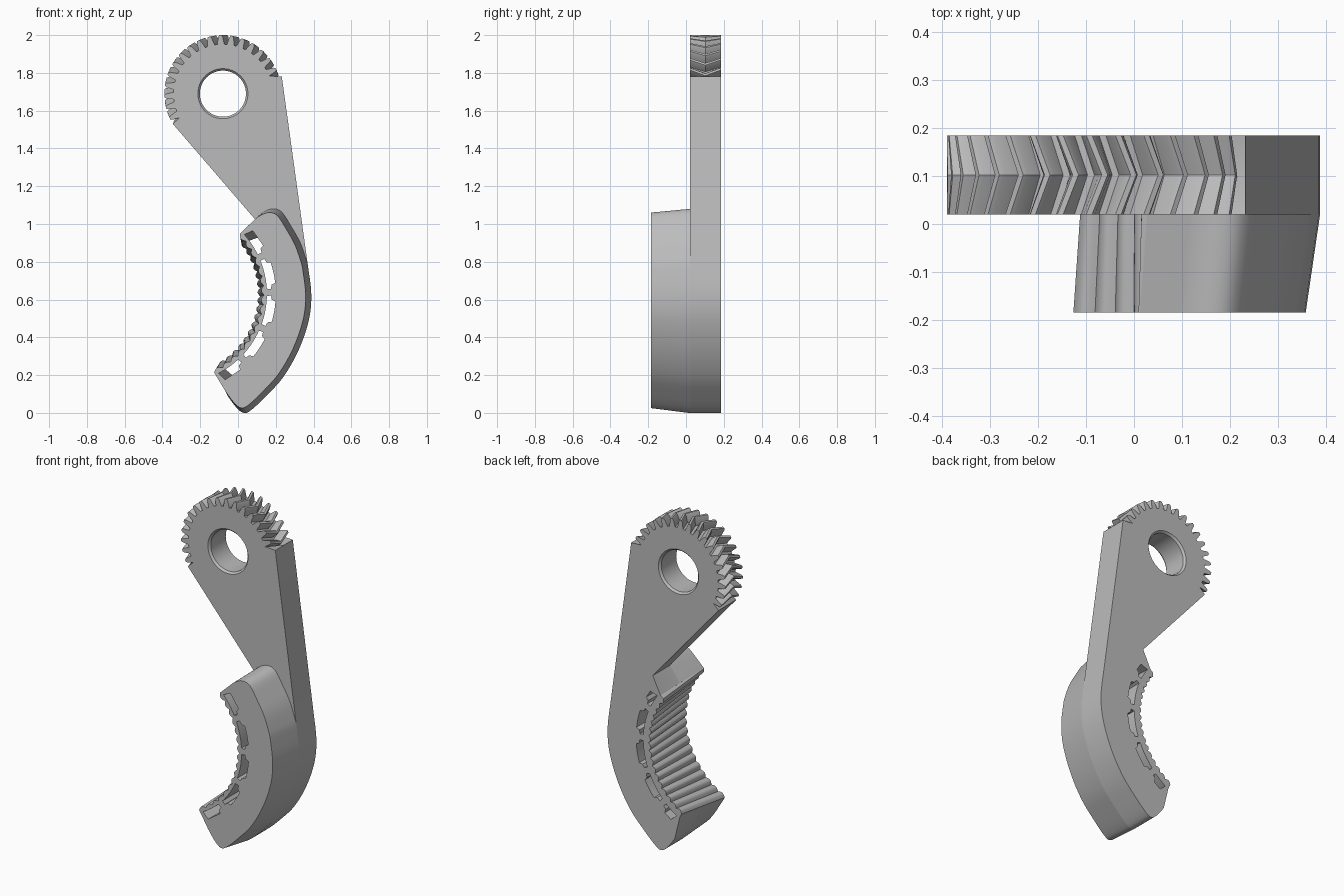
import bpy, bmesh
from math import sin, cos, pi, radians
from mathutils import Vector

cube = bpy.data.objects.get("Cube")
if cube:
    bpy.data.objects.remove(cube, do_unlink=True)

grey = bpy.data.materials.new("plain grey")
grey.use_nodes = True
colour = (0.5, 0.5, 0.5, 1)
grey.diffuse_color = colour
grey.node_tree.nodes["Principled BSDF"].inputs["Base Color"].default_value = colour

FRONT, STEP, BACK = -0.185, 0.02, 0.185   # depth planes along y
GRIP = Vector((-0.32, 0.63))              # centre of the gripping arc
HUB = Vector((-0.08, 1.69))               # centre of the toothed head


def polar(centre, r, deg):
    return centre + r * Vector((cos(radians(deg)), sin(radians(deg))))


def loft(name, rings):
    """Solid through matching (y, outline) rings, capped at both ends."""
    bm = bmesh.new()
    loops = [[bm.verts.new((p[0], y, p[1])) for p in pts] for y, pts in rings]
    for a, b in zip(loops, loops[1:]):
        for i in range(len(a)):
            j = (i + 1) % len(a)
            bm.faces.new((a[i], a[j], b[j], b[i]))
    bm.faces.new(loops[0])
    bm.faces.new(loops[-1])
    bmesh.ops.recalc_face_normals(bm, faces=bm.faces)
    mesh = bpy.data.meshes.new(name)
    bm.to_mesh(mesh)
    bm.free()
    ob = bpy.data.objects.new(name, mesh)
    mesh.materials.append(grey)
    bpy.context.collection.objects.link(ob)
    return ob


def activate(ob):
    bpy.ops.object.select_all(action="DESELECT")
    ob.select_set(True)
    bpy.context.view_layer.objects.active = ob


def spline(points, steps=4):
    """Catmull-Rom curve through the points."""
    p = [Vector(q) for q in points]
    p = [p[0]] + p + [p[-1]]
    out = []
    for a, b, c, d in zip(p, p[1:], p[2:], p[3:]):
        for k in range(steps):
            t = k / steps
            out.append(0.5 * (2 * b + (c - a) * t + (2 * a - 5 * b + 4 * c - d) * t ** 2
                              + (3 * b - a - 3 * c + d) * t ** 3))
    return out + [p[-1]]


def ends(y):
    """The gripping arc narrows a little towards the back."""
    t = (y - FRONT) / (BACK - FRONT)
    return -65 + 5 * t, 44 - 5 * t


# Outer edge of the jaw: top shoulder, then the side the arm runs into
shoulder = spline([(0.09, 1.025), (0.13, 1.06), (0.18, 1.08), (0.23, 1.065), (0.28, 0.99),
                   (0.33, 0.9), (0.365, 0.8)])
side = spline([(0.37, 0.78), (0.388, 0.63), (0.375, 0.49), (0.32, 0.33), (0.24, 0.19),
               (0.15, 0.09), (0.07, 0.015), (0.03, 0.0), (-0.01, 0.03), (-0.055, 0.09)])


def inner_edge(y):
    """Inside of the jaw, bottom to top, with flared keys that hold the strip."""
    lo, hi = ends(y)
    body, tip = 0.52, 0.462
    pts = [polar(GRIP, tip, lo), polar(GRIP, tip, lo + 2), polar(GRIP, body, lo + 4)]
    for key in (-45, -22, 1, 24):
        for r, off in ((body, -5.5), (0.5, -4.5), (0.495, -2), (tip, -2.5),
                       (tip, 2.5), (0.495, 2), (0.5, 4.5), (body, 5.5)):
            pts.append(polar(GRIP, r, key + off))
        if key < 24:
            pts += [polar(GRIP, body, key + a) for a in (8.5, 11.5, 14.5)]
    return pts + [polar(GRIP, body, hi - 4), polar(GRIP, tip, hi - 2), polar(GRIP, tip, hi)]


def jaw_outline(y, inset):
    outer = [p - (p - GRIP).normalized() * inset for p in shoulder + side]
    return outer + inner_edge(y)


jaw = loft("jaw", [(FRONT, jaw_outline(FRONT, 0.03)), (STEP, jaw_outline(STEP, 0))])


# Arm with herringbone teeth around its head, merging into the back of the jaw
def arm_outline(y, twist):
    pitch, teeth = 11.25, []
    for i in range(17):
        mid = 205 - i * pitch + twist
        for r, off in ((0.262, 0.36), (0.3, 0.2), (0.31, 0.1),
                       (0.31, -0.1), (0.3, -0.2), (0.262, -0.36)):
            teeth.append(polar(HUB, r, mid + off * pitch))
    return ([Vector((0.232, 1.78))] + side + inner_edge(y)
            + [Vector((0.09, 1.025)), Vector((-0.345, 1.53))] + teeth)


middle = (STEP + BACK) / 2
arm = loft("toothed_arm", [(STEP, arm_outline(STEP, 0)), (middle, arm_outline(middle, -6)),
                           (BACK, arm_outline(BACK, 0))])

# Chamfered bore through the head
bore = loft("bore_cutter", [(y, [polar(HUB, r, 360 * i / 64) for i in range(64)])
                            for y, r in ((STEP - 0.02, 0.15), (STEP + 0.012, 0.122),
                                         (BACK - 0.012, 0.122), (BACK + 0.02, 0.15))])
activate(arm)
cut = arm.modifiers.new("bore", "BOOLEAN")
cut.operation = "DIFFERENCE"
cut.solver = "EXACT"
cut.object = bore
bpy.ops.object.modifier_apply(modifier=cut.name)
bpy.data.objects.remove(bore, do_unlink=True)


# Ribbed gripping strip across the inside of the jaw
def strip_outline(y, radius):
    lo, hi = ends(y)
    ribs, fine = 17, 8
    n = ribs * fine
    angles = [lo + (hi - lo) * i / n for i in range(n + 1)]
    inside = [polar(GRIP, radius - 0.014 * abs(sin(pi * i / fine)), a)
              for i, a in enumerate(angles)]
    return inside + [polar(GRIP, 0.473, a) for a in reversed(angles)]


strip = loft("ribbed_strip", [(FRONT, strip_outline(FRONT, 0.458)),
                              (BACK, strip_outline(BACK, 0.438))])

for ob in (jaw, arm, strip):
    activate(ob)
    bpy.ops.object.shade_smooth_by_angle(angle=radians(30))
